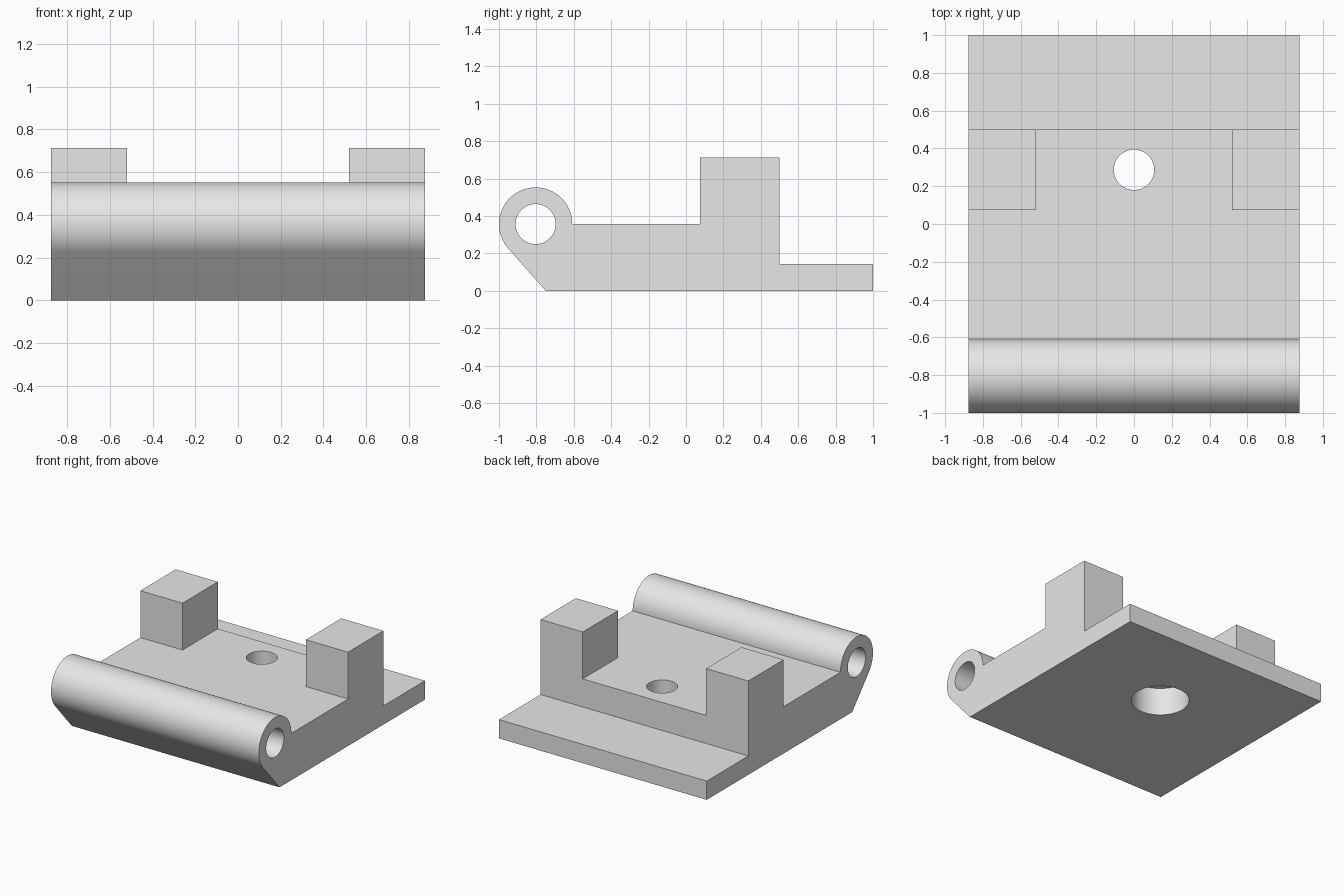
import bpy, bmesh, math

cube = bpy.data.objects.get("Cube")
if cube:
    bpy.data.objects.remove(cube, do_unlink=True)

HALF_W = 0.875
DECK, LEDGE, POST_TOP = 0.357, 0.143, 0.714
POST_FRONT, POST_BACK = 0.075, 0.5
POST_INNER = 0.52
BARREL_Y, BARREL_R = -0.804, 0.196
HOLE_Y, HOLE_R = 0.287, 0.107

grey = bpy.data.materials.new("plain grey")
grey.use_nodes = True
grey.diffuse_color = (0.8, 0.8, 0.8, 1)
grey.node_tree.nodes["Principled BSDF"].inputs["Base Color"].default_value = (0.8, 0.8, 0.8, 1)


def add_object(name, bm):
    bmesh.ops.recalc_face_normals(bm, faces=bm.faces)
    mesh = bpy.data.meshes.new(name)
    bm.to_mesh(mesh)
    bm.free()
    mesh.materials.append(grey)
    obj = bpy.data.objects.new(name, mesh)
    bpy.context.collection.objects.link(obj)
    return obj


def extrude_side(name, outline, half):
    """Extrude a (y, z) outline along x, symmetric about the centre."""
    bm = bmesh.new()
    face = bm.faces.new([bm.verts.new((-half, y, z)) for y, z in outline])
    moved = bmesh.ops.extrude_face_region(bm, geom=[face])["geom"]
    verts = [v for v in moved if isinstance(v, bmesh.types.BMVert)]
    bmesh.ops.translate(bm, verts=verts, vec=(2 * half, 0, 0))
    return add_object(name, bm)


def circle(cy, cz, r, start=0.0, end=360.0, steps=64):
    angles = [math.radians(start + (end - start) * i / steps) for i in range(steps + 1)]
    return [(cy + r * math.cos(a), cz + r * math.sin(a)) for a in angles]


def upright_cylinder(name, r, z0, z1):
    bm = bmesh.new()
    bmesh.ops.create_cone(bm, cap_ends=True, segments=64, radius1=r, radius2=r, depth=z1 - z0)
    bmesh.ops.translate(bm, verts=bm.verts, vec=(0, HOLE_Y, (z0 + z1) / 2))
    return add_object(name, bm)


# Side profile: barrel with a tangent slope to the base, deck, post, rear ledge
profile = circle(BARREL_Y, DECK, BARREL_R, 0, 221.5, 48) + [
    (-0.75, 0), (1, 0), (1, LEDGE), (POST_BACK, LEDGE), (POST_BACK, POST_TOP),
    (POST_FRONT, POST_TOP), (POST_FRONT, DECK)]
body = extrude_side("hinge_block", profile, HALF_W)

# Cutters: gap between posts, pin bore, screw hole and counterbore underneath
gap = [(POST_FRONT - 0.1, DECK), (POST_BACK + 0.1, DECK),
       (POST_BACK + 0.1, 1), (POST_FRONT - 0.1, 1)]
cutters = [
    extrude_side("post_gap_cutter", gap, POST_INNER),
    extrude_side("pin_bore_cutter", circle(BARREL_Y, DECK, HOLE_R)[:-1], 1),
    upright_cylinder("screw_hole_cutter", HOLE_R, -0.2, 0.6),
    upright_cylinder("counterbore_cutter", 0.203, -0.1, 0.214),
]

bpy.ops.object.select_all(action="DESELECT")
bpy.context.view_layer.objects.active = body
body.select_set(True)
for cutter in cutters:
    cutter.hide_render = True
    mod = body.modifiers.new(cutter.name, "BOOLEAN")
    mod.operation = "DIFFERENCE"
    mod.solver = "EXACT"
    mod.object = cutter
    bpy.ops.object.modifier_apply(modifier=mod.name)
for cutter in cutters:
    bpy.data.objects.remove(cutter, do_unlink=True)

# Smooth the round surfaces, keep the corners crisp
bpy.ops.object.shade_smooth_by_angle(angle=math.radians(30))
